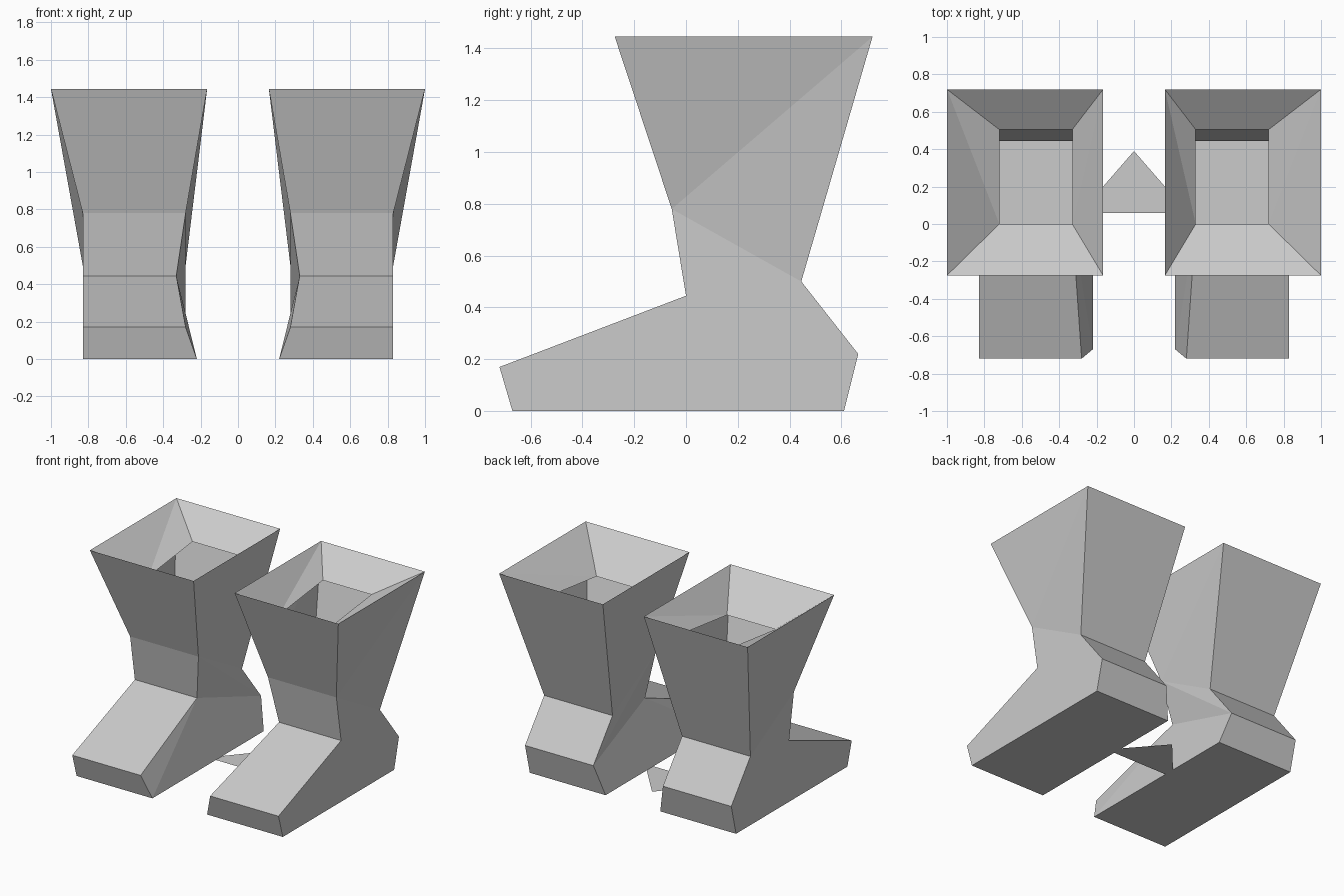
import bpy
import bmesh

if "Cube" in bpy.data.objects:
    bpy.data.objects.remove(bpy.data.objects["Cube"], do_unlink=True)

grey = bpy.data.materials.new("light_grey")
grey.use_nodes = True
colour = (0.6, 0.6, 0.6, 1)
grey.diffuse_color = colour
grey.node_tree.nodes["Principled BSDF"].inputs["Base Color"].default_value = colour

# Boot side profile: name -> (y, z, inner x, outer x)
PROFILE = {
    "toe_base": (-0.67, 0, 0.22, 0.83),
    "toe": (-0.72, 0.17, 0.28, 0.83),
    "instep": (0, 0.445, 0.33, 0.83),
    "shin": (-0.055, 0.78, 0.28, 0.83),
    "cuff_front": (-0.275, 1.445, 0.165, 1),
    "cuff_back": (0.72, 1.445, 0.165, 1),
    "ankle": (0.445, 0.50, 0.28, 0.83),
    "heel": (0.665, 0.22, 0.28, 0.83),
    "heel_base": (0.61, 0, 0.22, 0.83),
}
# Inner ring of the lip that folds down into the cuff
LIP = {
    "lip_front": (0, 1.225, 0.33, 0.72),
    "lip_back": (0.505, 1.285, 0.33, 0.72),
}
CUFF_SIDE = ["shin ankle cuff_back", "shin cuff_back cuff_front"]
LIP_SIDE = ["cuff_back lip_front lip_back", "cuff_back cuff_front lip_front"]
INNER_SIDE = [
    "instep toe_base heel_base heel",
    "instep toe toe_base",
    "instep heel shin",
    "shin heel ankle",
]
OUTER_SIDE = ["toe_base toe instep shin ankle heel heel_base"]


def add_object(name, bm):
    bmesh.ops.recalc_face_normals(bm, faces=bm.faces[:])
    mesh = bpy.data.meshes.new(name)
    bm.to_mesh(mesh)
    bm.free()
    mesh.materials.append(grey)
    obj = bpy.data.objects.new(name, mesh)
    bpy.context.collection.objects.link(obj)


def make_boot(name, side):
    bm = bmesh.new()
    inner, outer = {}, {}
    for key, (y, z, xi, xo) in {**PROFILE, **LIP}.items():
        inner[key] = bm.verts.new((side * xi, y, z))
        outer[key] = bm.verts.new((side * xo, y, z))

    # Side walls
    for verts, faces in ((inner, INNER_SIDE), (outer, OUTER_SIDE)):
        for face in faces + CUFF_SIDE + LIP_SIDE:
            bm.faces.new([verts[k] for k in face.split()])

    # Panels across the boot, skipping the open cuff
    keys = list(PROFILE)
    strips = [(a, b) for a, b in zip(keys, keys[1:] + keys[:1]) if a != "cuff_front"]
    strips += [("cuff_front", "lip_front"), ("lip_back", "cuff_back")]
    for a, b in strips:
        bm.faces.new((inner[a], inner[b], outer[b], outer[a]))
    add_object(name, bm)


make_boot("left_boot", 1)
make_boot("right_boot", -1)

# Flat triangular web joining the soles
bm = bmesh.new()
bm.faces.new([bm.verts.new(p) for p in ((-0.287, 0.06, 0), (0.287, 0.06, 0), (0, 0.39, 0))])
add_object("sole_web", bm)
